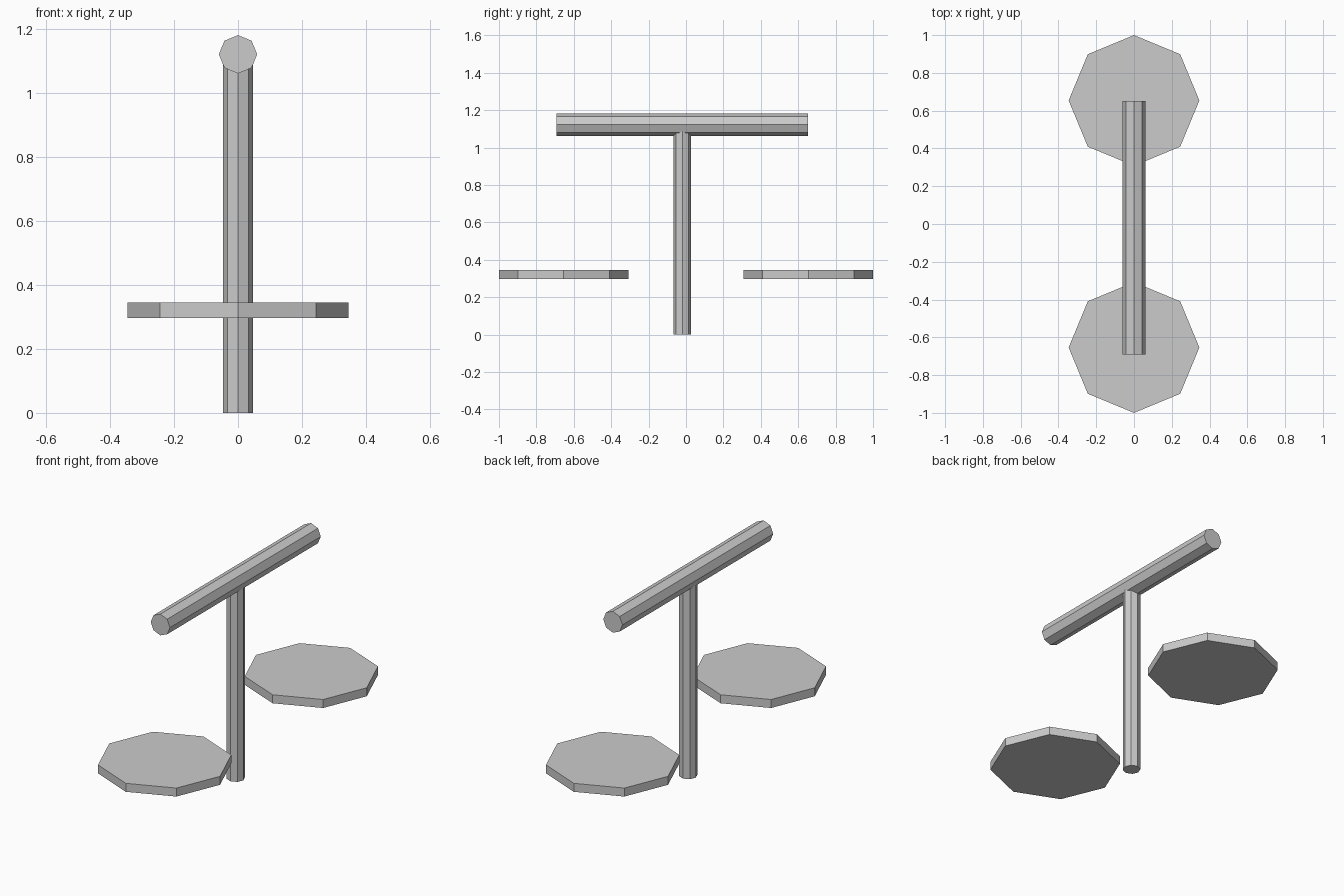
import bpy
from math import pi

if "Cube" in bpy.data.objects:
    bpy.data.objects.remove(bpy.data.objects["Cube"])


def octagon_prism(name, radius, depth, location, rotation=(0, 0, 0)):
    """Flat-shaded eight-sided cylinder with corners on its axes."""
    bpy.ops.mesh.primitive_cylinder_add(
        vertices=8, radius=radius, depth=depth,
        location=location, rotation=rotation)
    obj = bpy.context.object
    obj.name = name
    return obj


CENTRE_Y = -0.02   # post and beam sit slightly off centre

# Upright post, its top buried in the beam
POST_TOP = 1.12
octagon_prism("post", 0.047, POST_TOP, (0, CENTRE_Y, POST_TOP / 2))

# Horizontal beam running front to back
octagon_prism("beam", 0.06, 1.344, (0, CENTRE_Y, 1.122), (pi / 2, 0, 0))

# Two floating pans, one at each end
for name, side in (("front_pan", -1), ("back_pan", 1)):
    octagon_prism(name, 0.346, 0.048, (0, side * 0.654, 0.321))
